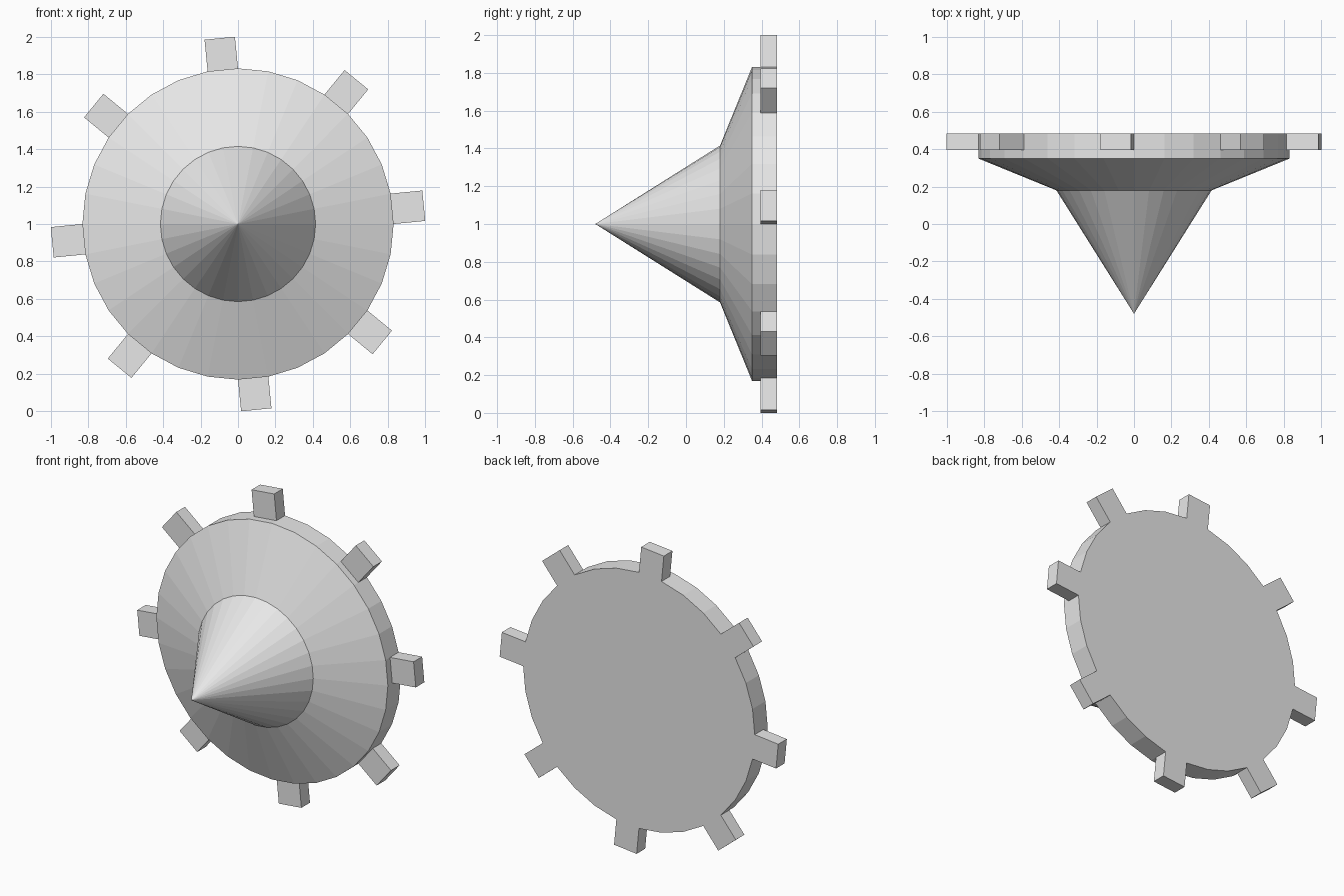
import bpy
import bmesh
from math import cos, sin, tau, atan2

cube = bpy.data.objects.get("Cube")
if cube:
    bpy.data.objects.remove(cube, do_unlink=True)

SIDES = 32
TEETH = 8
TOOTH_LENGTH = 0.17
CENTRE_Z = 1.0

# Plain grey metal
grey = bpy.data.materials.new("plain_grey")
grey.use_nodes = True
colour = (0.8, 0.8, 0.8, 1)
grey.diffuse_color = colour
grey.node_tree.nodes["Principled BSDF"].inputs["Base Color"].default_value = colour

bm = bmesh.new()


def ring(radius, y):
    """Circle of vertices around the y axis."""
    return [bm.verts.new((radius * cos(tau * i / SIDES), y,
                          CENTRE_Z + radius * sin(tau * i / SIDES)))
            for i in range(SIDES)]


def bridge(a, b):
    return [bm.faces.new((a[i], a[(i + 1) % SIDES], b[(i + 1) % SIDES], b[i]))
            for i in range(SIDES)]


# Pointed cone, flared shoulder and rim
tip = bm.verts.new((0, -0.48, CENTRE_Z))
waist = ring(0.415, 0.18)
shoulder = ring(0.832, 0.35)
tooth_line = ring(0.832, 0.395)
back = ring(0.832, 0.483)
for i in range(SIDES):
    bm.faces.new((tip, waist[(i + 1) % SIDES], waist[i]))
bridge(waist, shoulder)
bridge(shoulder, tooth_line)
rim = bridge(tooth_line, back)
bm.faces.new(back)
bmesh.ops.recalc_face_normals(bm, faces=bm.faces)

# Square teeth pulled out of every fourth rim face
bm.normal_update()
toothed = rim[::SIDES // TEETH]
result = bmesh.ops.extrude_discrete_faces(bm, faces=toothed)
for face in result["faces"]:
    face.normal_update()
    offset = face.normal * TOOTH_LENGTH
    outline = list(face.verts)
    base = [v.co.copy() for v in outline]
    for v in outline:
        v.co += offset
    # Side walls join the tooth to the rim
    if all(len(e.link_faces) == 1 for e in face.edges):
        foot = [bm.verts.new(co) for co in base]
        for i in range(4):
            j = (i + 1) % 4
            bm.faces.new((foot[i], foot[j], outline[j], outline[i]))
bmesh.ops.remove_doubles(bm, verts=bm.verts, dist=0.0005)
bmesh.ops.recalc_face_normals(bm, faces=bm.faces)

mesh = bpy.data.meshes.new("toothed_spike_wheel")
bm.to_mesh(mesh)
bm.free()
mesh.materials.append(grey)
wheel = bpy.data.objects.new("toothed_spike_wheel", mesh)
bpy.context.scene.collection.objects.link(wheel)
